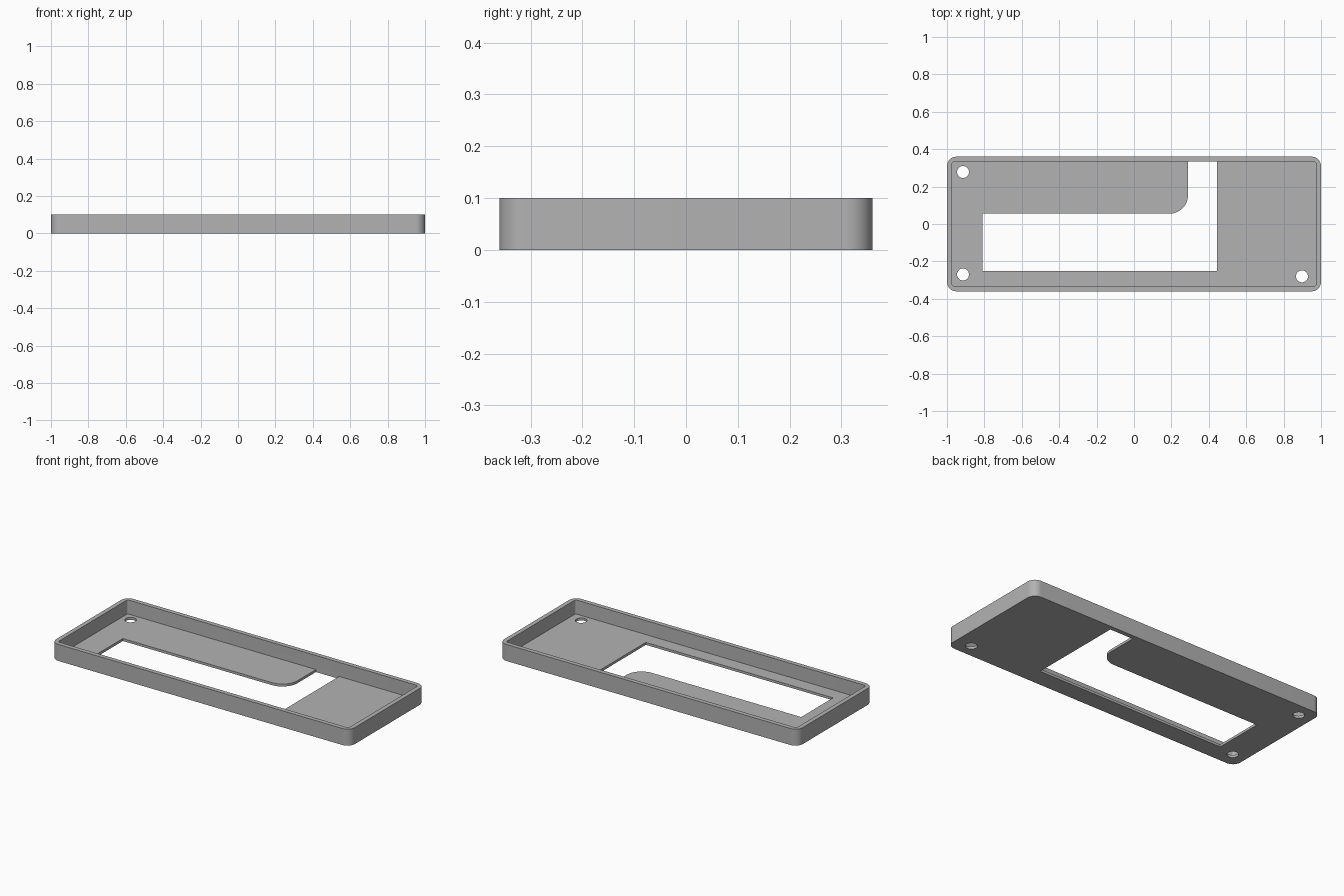
import bpy, bmesh
from math import sin, cos, pi, radians

if "Cube" in bpy.data.objects:
    bpy.data.objects.remove(bpy.data.objects["Cube"], do_unlink=True)

HEIGHT, FLOOR = 0.1, 0.015
HALF_X, HALF_Y, WALL = 1.0, 0.36, 0.027

grey = bpy.data.materials.new("plain grey")
grey.use_nodes = True
grey.diffuse_color = (0.45, 0.45, 0.45, 1)
grey.node_tree.nodes["Principled BSDF"].inputs["Base Color"].default_value = grey.diffuse_color


def arc(cx, cy, r, start, end, steps):
    angles = [radians(start + (end - start) * i / steps) for i in range(steps + 1)]
    return [(cx + r * cos(a), cy + r * sin(a)) for a in angles]


def rounded_rect(hx, hy, r, steps):
    points = []
    for i, (sx, sy) in enumerate([(1, 1), (-1, 1), (-1, -1), (1, -1)]):
        points += arc(sx * (hx - r), sy * (hy - r), r, 90 * i, 90 * i + 90, steps)
    return points


def prism(name, outline, z0, z1):
    """Extrude a closed outline between two heights."""
    bm = bmesh.new()
    face = bm.faces.new([bm.verts.new((x, y, z0)) for x, y in outline])
    top = bmesh.ops.extrude_face_region(bm, geom=[face])["geom"]
    bmesh.ops.translate(bm, vec=(0, 0, z1 - z0),
                        verts=[v for v in top if isinstance(v, bmesh.types.BMVert)])
    bmesh.ops.recalc_face_normals(bm, faces=bm.faces)
    mesh = bpy.data.meshes.new(name)
    bm.to_mesh(mesh)
    bm.free()
    mesh.materials.append(grey)
    obj = bpy.data.objects.new(name, mesh)
    bpy.context.collection.objects.link(obj)
    return obj


# Solid block with rounded corners
tray = prism("tray", rounded_rect(HALF_X, HALF_Y, 0.05, 10), 0, HEIGHT)

# Cavity that leaves the rim and the thin floor
cutters = [prism("cavity_cutter",
                 rounded_rect(HALF_X - WALL, HALF_Y - WALL, 0.012, 4), FLOOR, HEIGHT + 0.1)]

# L-shaped window with a rounded inner corner
window = [(-0.81, -0.25), (0.444, -0.25), (0.444, 0.333), (0.289, 0.333)]
window += arc(0.189, 0.155, 0.1, 0, -90, 12) + [(-0.81, 0.055)]
cutters.append(prism("window_cutter", window, -0.1, FLOOR + 0.02))

# Screw holes
for x, y in [(-0.914, 0.278), (-0.914, -0.27), (0.898, -0.28)]:
    cutters.append(prism("hole_cutter", arc(x, y, 0.032, 0, 348.75, 31), -0.1, FLOOR + 0.02))

# Cut, then drop the cutters
bpy.context.view_layer.objects.active = tray
for cutter in cutters:
    cutter.hide_render = True
    mod = tray.modifiers.new("cut", 'BOOLEAN')
    mod.operation, mod.solver, mod.object = 'DIFFERENCE', 'EXACT', cutter
    bpy.ops.object.modifier_apply(modifier=mod.name)
    bpy.data.objects.remove(cutter, do_unlink=True)

# Smooth the rounded corners and keep the rims sharp
bpy.ops.object.select_all(action='DESELECT')
tray.select_set(True)
bpy.ops.object.shade_smooth_by_angle(angle=radians(30))
